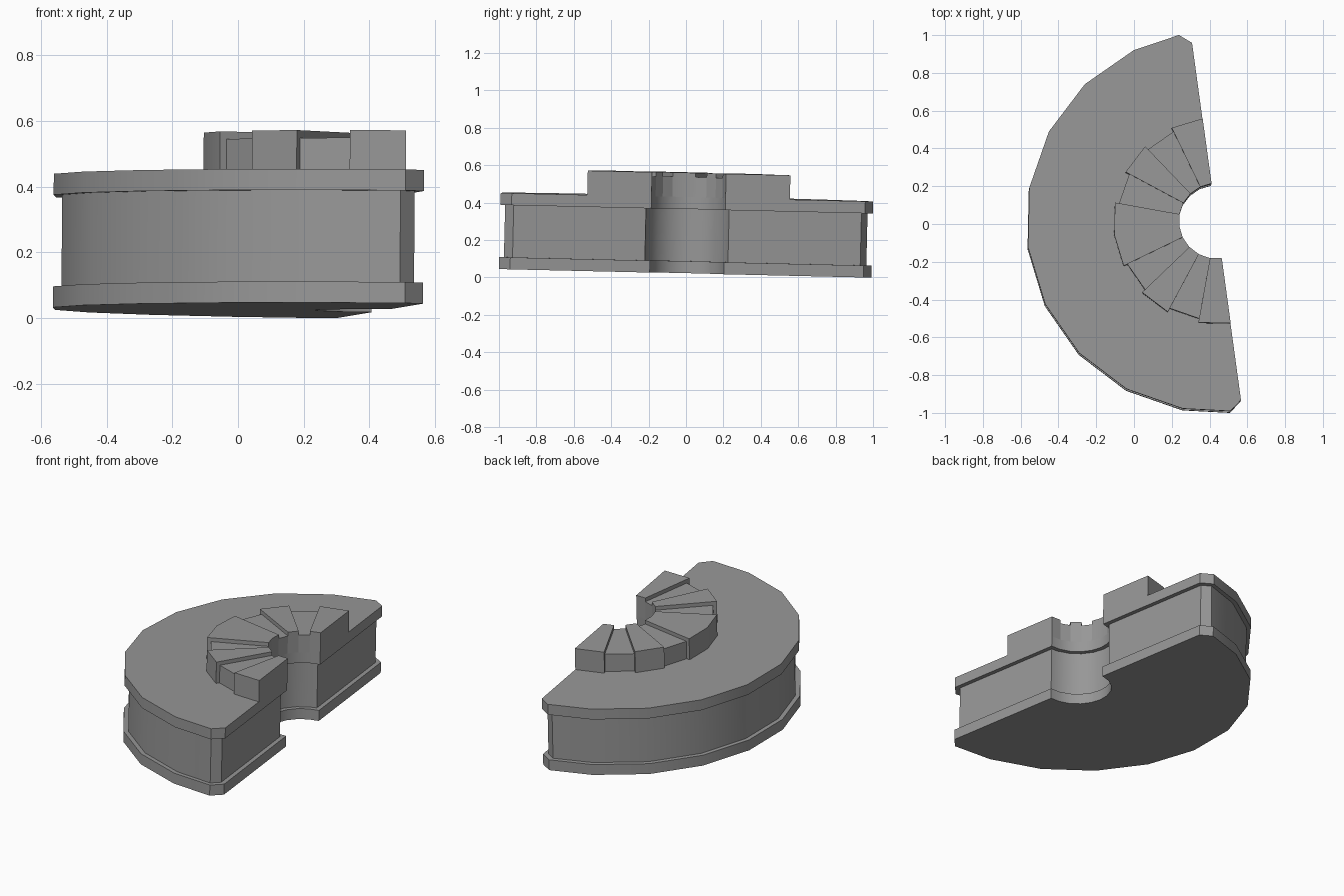
import bpy, bmesh
from math import radians, sin, cos, asin
from mathutils import Matrix

if "Cube" in bpy.data.objects:
    bpy.data.objects.remove(bpy.data.objects["Cube"])

OUTER, HOLE, STEP = 1.007, 0.2, 18          # ring radii, facet angle
HEIGHT, LIP, INSET = 0.407, 0.064, 0.026    # body height, flange thickness, groove depth
TOOTH_R = 0.547

# Dark grey finish for every part
GREY = bpy.data.materials.new("dark_grey")
GREY.diffuse_color = (0.31, 0.31, 0.31, 1)
GREY.use_nodes = True
GREY.node_tree.nodes["Principled BSDF"].inputs["Base Color"].default_value = GREY.diffuse_color

# Slight lean of the whole part, then the cut line turned into place
PLACE = (Matrix.Translation((0, 0, 0.025))
         @ Matrix.Rotation(radians(-1.37), 4, 'X')
         @ Matrix.Rotation(radians(0.4), 4, 'Y')
         @ Matrix.Translation((0.434, 0.004, 0))
         @ Matrix.Rotation(radians(97.8), 4, 'Z'))


def polar(r, deg):
    return (r * cos(radians(deg)), r * sin(radians(deg)))


def prism(name, outline, z0, z1):
    bm = bmesh.new()
    low = [bm.verts.new((x, y, z0)) for x, y in outline]
    high = [bm.verts.new((x, y, z1)) for x, y in outline]
    n = len(outline)
    bm.faces.new(low[::-1])
    bm.faces.new(high)
    for i in range(n):
        j = (i + 1) % n
        bm.faces.new((low[i], low[j], high[j], high[i]))
    bm.transform(PLACE)
    bmesh.ops.recalc_face_normals(bm, faces=bm.faces[:])
    mesh = bpy.data.meshes.new(name)
    bm.to_mesh(mesh)
    bm.free()
    mesh.materials.append(GREY)
    obj = bpy.data.objects.new(name, mesh)
    bpy.context.collection.objects.link(obj)
    return obj


def half_ring(inset):
    """Half ring with clipped corners, shrunk inward by inset."""
    r, h = OUTER - inset, HOLE + inset
    corner = OUTER - 0.053 - inset * 0.6
    arc = [3.6 + inset * 30] + [STEP * k for k in range(1, 10)] + [176.4 - inset * 30]
    start = asin(inset / h) * 57.29578
    inner = [start] + [STEP * k for k in range(1, 10)] + [180 - start]
    return ([(corner, inset)] + [polar(r, a) for a in arc] + [(-corner, inset)]
            + [polar(h, a) for a in reversed(inner)])


# Grooved body between two flanges
parts = [
    prism("bottom_flange", half_ring(0), 0, LIP),
    prism("body", half_ring(INSET), LIP, HEIGHT - LIP),
    prism("top_flange", half_ring(0), HEIGHT - LIP, HEIGHT),
]

# Fan of alternating high teeth and lower recesses; the middle tooth is double width
for i, (first, last) in enumerate([(0, 1), (1, 2), (2, 3), (3, 4), (4, 6),
                                   (6, 7), (7, 8), (8, 9), (9, 10)]):
    tall = i % 2 == 0
    r = TOOTH_R if tall else TOOTH_R - 0.022
    angles = [STEP * k for k in range(first, last + 1)]
    outline = [polar(r, a) for a in angles] + [polar(HOLE, a) for a in reversed(angles)]
    parts.append(prism(f"{'tooth' if tall else 'recess'}_{i + 1}", outline,
                       HEIGHT, HEIGHT + (0.13 if tall else 0.107)))

# Soft shading around the curve, crisp edges elsewhere
for obj in parts:
    obj.select_set(True)
bpy.context.view_layer.objects.active = parts[0]
bpy.ops.object.shade_smooth_by_angle(angle=radians(30))
